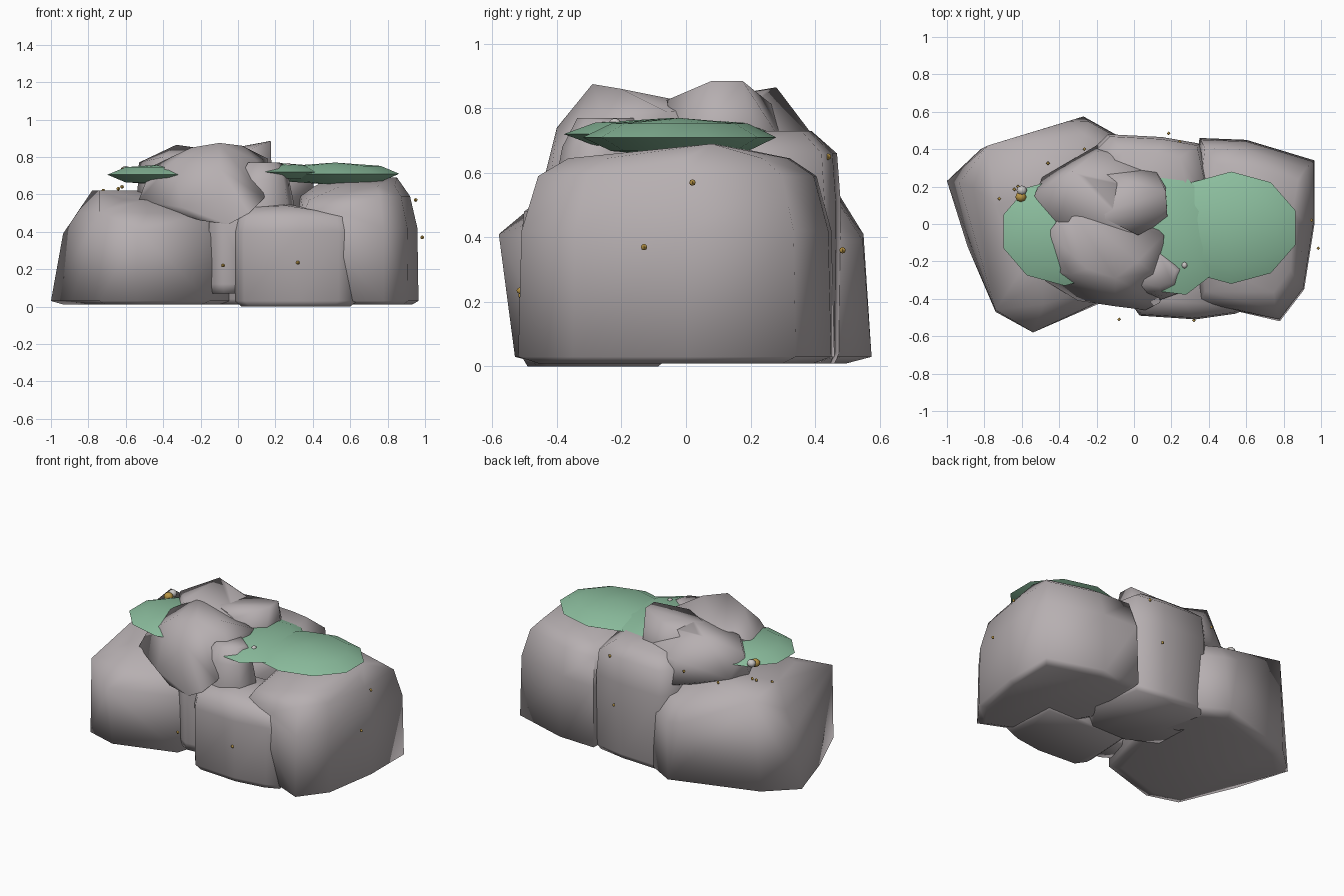
import bpy
import bmesh
import math
from mathutils import Vector, Matrix

cube = bpy.data.objects.get("Cube")
if cube:
    bpy.data.objects.remove(cube, do_unlink=True)


def make_material(name, colour):
    mat = bpy.data.materials.new(name)
    mat.use_nodes = True
    mat.diffuse_color = (*colour, 1)
    mat.node_tree.nodes["Principled BSDF"].inputs["Base Color"].default_value = (*colour, 1)
    return mat


STONE = make_material("warm grey stone", (0.47, 0.43, 0.44))
MOSS = make_material("moss green", (0.26, 0.51, 0.34))
GOLD = make_material("dull gold", (0.48, 0.3, 0.06))
SILVER = make_material("pale silver", (0.58, 0.56, 0.55))


def finish(bm, name, material, angle=75):
    """Turn a bmesh into a smooth-shaded object."""
    bmesh.ops.recalc_face_normals(bm, faces=bm.faces)
    mesh = bpy.data.meshes.new(name)
    bm.to_mesh(mesh)
    bm.free()
    mesh.materials.append(material)
    obj = bpy.data.objects.new(name, mesh)
    bpy.context.collection.objects.link(obj)
    bpy.ops.object.select_all(action='DESELECT')
    obj.select_set(True)
    bpy.context.view_layer.objects.active = obj
    bpy.ops.object.shade_smooth_by_angle(angle=math.radians(angle))
    return obj


def hull_rock(name, points):
    """Wrap a chunk of stone around a few corner points."""
    bm = bmesh.new()
    for point in points:
        bm.verts.new(point)
    result = bmesh.ops.convex_hull(bm, input=bm.verts)
    spare = {g for g in result["geom_interior"] + result["geom_unused"]
             if isinstance(g, bmesh.types.BMVert)}
    bmesh.ops.delete(bm, geom=list(spare), context='VERTS')
    bmesh.ops.dissolve_limit(bm, angle_limit=math.radians(2), verts=bm.verts, edges=bm.edges)
    return finish(bm, name, STONE)


def boulder(name, outline, levels, extra=()):
    """Stack scaled copies of a ground outline; each level is height, scale, x shift."""
    centre = sum((Vector(p) for p in outline), Vector((0, 0))) / len(outline)
    points = list(extra)
    for height, scale, shift in levels:
        for p in outline:
            q = centre + (Vector(p) - centre) * scale
            points.append((q.x + shift, q.y, height))
    return hull_rock(name, points)


# Large boulders standing on the ground
boulder("right_boulder",
        [(-1, .23), (-.82, .4), (-.27, .575), (-.1, .48), (0, .1),
         (-.15, -.41), (-.54, -.53), (-.74, -.47), (-.89, -.12)],
        [(.01, .86, 0), (.03, 1, 0), (.39, .95, .04), (.5, .82, .05), (.57, .58, .03)],
        extra=[(-.54, -.58, .41), (-.74, -.46, .51), (-.78, .42, .62),
               (-.35, .55, .41), (-.74, .1, .62), (-.4, .2, .62)])

boulder("left_boulder",
        [(.965, .34), (.965, 0), (.91, -.35), (.78, -.52), (.5, -.4),
         (.3, 0), (.35, .46), (.6, .45)],
        [(.01, .88, 0), (.03, 1, 0), (.42, .98, 0), (.59, .88, -.01), (.645, .7, 0)],
        extra=[(.85, .08, .69), (.5, .1, .69), (.6, .2, .67),
               (.35, -.42, .5), (.38, -.36, .57), (.56, -.46, .5)])

boulder("front_boulder",
        [(-.02, -.42), (.03, -.49), (.33, -.51), (.54, -.48),
         (.64, -.44), (.62, -.05), (0, -.05)],
        [(0, .88, 0), (.03, .99, 0), (.4, 1, 0), (.48, .95, 0)],
        extra=[(.06, -.4, .53), (.26, -.42, .54), (.2, -.2, .56)])

boulder("back_boulder",
        [(-.22, .4), (-.14, .48), (.15, .465), (.35, .43), (.42, .1),
         (.2, -.2), (-.2, 0)],
        [(.01, .92, 0), (.04, .98, 0), (.5, 1, 0), (.66, .95, 0), (.73, .62, 0)])

# Narrow stone wedged between the front boulders
boulder("front_wedge",
        [(-.15, -.39), (-.08, -.43), (.05, -.42), (.08, -.2), (-.15, -.2)],
        [(.07, .85, 0), (.12, 1, 0), (.45, 1.05, 0), (.62, .9, 0)])

# Shoulder stone beside the large moss patch
boulder("front_shoulder",
        [(0, -.36), (.14, -.39), (.25, -.35), (.28, -.24), (.14, -.1), (0, -.1)],
        [(.4, 1.12, 0), (.56, 1.12, 0), (.68, .95, 0), (.77, .6, 0)],
        extra=[(.25, -.24, .755)])

# Peaked stones crowning the pile
hull_rock("front_peak",
          [(-.1, -.29, .875), (-.25, -.24, .85), (.02, -.2, .86), (.1, -.26, .78),
           (-.34, -.27, .78), (-.46, -.05, .75), (-.1, -.4, .74), (.13, -.36, .65),
           (-.1, -.44, .58), (-.3, -.41, .53), (-.53, -.27, .57), (-.2, -.42, .46),
           (.14, -.42, .58), (.16, -.06, .79), (-.35, .1, .8), (-.1, .2, .55),
           (-.5, -.24, .65), (.06, -.46, .5), (-.05, -.44, .44)])

hull_rock("left_peak",
          [(.175, .08, .885), (.17, .175, .885), (.02, -.06, .825), (-.2, .05, .815),
           (.18, .02, .7), (.17, .2, .72), (.06, .27, .75), (-.2, .28, .8),
           (.08, .36, .6), (-.2, .1, .55), (.15, 0, .55)])

hull_rock("right_peak",
          [(-.33, .28, .865), (-.26, .25, .855), (-.53, .16, .77), (-.4, .02, .8),
           (.08, .18, .8), (.02, -.05, .81), (.06, .28, .73), (-.2, .39, .72),
           (-.02, .34, .7), (-.49, .25, .62), (-.2, .42, .57), (.08, .36, .6),
           (-.54, .1, .56), (-.45, -.05, .6)])


def pebble(name, material, location, radii, segments=8, rings=6, turn=0):
    """Low-poly ellipsoid."""
    bm = bmesh.new()
    matrix = (Matrix.Translation(location) @ Matrix.Rotation(math.radians(turn), 4, 'Z')
              @ Matrix.Diagonal((*radii, 1)))
    bmesh.ops.create_uvsphere(bm, u_segments=segments, v_segments=rings,
                              radius=1, matrix=matrix)
    return finish(bm, name, material)


# Flat moss cushions
pebble("large_moss", MOSS, (.52, -.02, .71), (.36, .3, .06), 10, 4)
pebble("middle_moss", MOSS, (.19, -.05, .72), (.27, .34, .05), 10, 4, 15)
pebble("small_moss", MOSS, (-.37, -.04, .705), (.345, .29, .057), 10, 4)

# Nuggets resting against the small moss cushion
pebble("gold_nugget", GOLD, (-.605, .145, .72), (.03, .027, .025))
pebble("silver_nugget", SILVER, (-.6, .18, .728), (.028, .026, .024))
pebble("silver_chip", SILVER, (.27, -.22, .755), (.016, .018, .014))

# Tiny gold specks scattered over the stones
specks = [(.95, .02, .57), (.985, -.13, .37), (-.08, -.51, .22), (.32, -.515, .235),
          (.175, -.285, .75), (.185, .485, .36), (.245, .44, .65), (-.265, .4, .67),
          (-.46, .325, .62), (-.72, .135, .62), (-.64, .185, .63), (-.62, .2, .64)]
for spot in specks:
    pebble("gold_speck", GOLD, spot, (.01, .01, .01), 4, 4)
